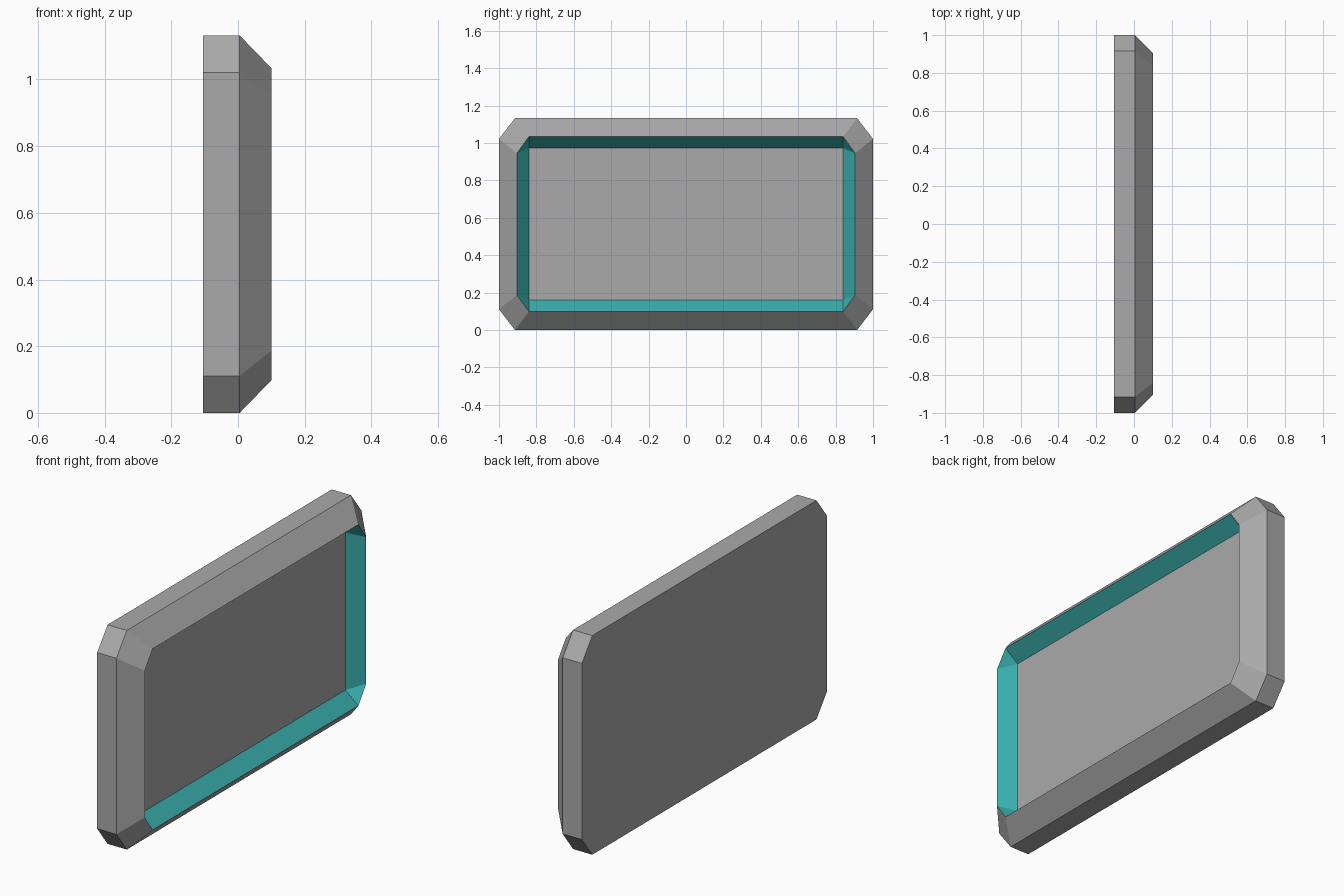
import bpy
import bmesh

cube = bpy.data.objects.get("Cube")
if cube:
    bpy.data.objects.remove(cube, do_unlink=True)


def make_material(name, color):
    mat = bpy.data.materials.new(name)
    mat.use_nodes = True
    mat.diffuse_color = color
    bsdf = next(n for n in mat.node_tree.nodes if n.type == 'BSDF_PRINCIPLED')
    bsdf.inputs["Base Color"].default_value = color
    return mat


GREY = make_material("grey", (0.40, 0.40, 0.40, 1))
TEAL = make_material("teal", (0.041, 0.42, 0.415, 1))
MID_Z = 0.566


def ring(bm, x, half_y, half_z, flat_y, flat_z):
    """Rectangle with cut corners, counter-clockwise seen from +x."""
    quarter = [(half_y, flat_z), (flat_y, half_z)]
    points = quarter + [(-y, z) for y, z in reversed(quarter)]
    points += [(-y, -z) for y, z in points]
    return [bm.verts.new((x, y, MID_Z + z)) for y, z in points]


def bridge(bm, back, front):
    for k in range(len(back)):
        n = (k + 1) % len(back)
        bm.faces.new((back[k], back[n], front[n], front[k]))


def finish(bm, name, mat):
    # Collapse corners whose cut has zero length
    bmesh.ops.remove_doubles(bm, verts=bm.verts, dist=0.0005)
    mesh = bpy.data.meshes.new(name)
    bm.to_mesh(mesh)
    bm.free()
    mesh.materials.append(mat)
    obj = bpy.data.objects.new(name, mesh)
    bpy.context.collection.objects.link(obj)
    return obj


RIM = (0.10, 0.904, 0.468, 0.84, 0.379)
FLOOR = (0.025, 0.84, 0.407, 0.84, 0.407)

# Casing: flat back, straight sides and a sloped front bezel
bm = bmesh.new()
back = ring(bm, -0.105, 1.0, MID_Z, 0.915, 0.455)
shoulder = ring(bm, 0.005, 1.0, MID_Z, 0.915, 0.455)
rim = ring(bm, *RIM)
bm.faces.new(reversed(back))
bridge(bm, back, shoulder)
bridge(bm, shoulder, rim)
finish(bm, "casing", GREY)

# Inner trim: sloped walls from the rim down to the panel
bm = bmesh.new()
bridge(bm, ring(bm, *RIM), ring(bm, *FLOOR))
finish(bm, "inner_trim", TEAL)

# Recessed panel
bm = bmesh.new()
x, half_y, half_z = FLOOR[:3]
corners = [(-1, -1), (1, -1), (1, 1), (-1, 1)]
bm.faces.new([bm.verts.new((x, sy * half_y, MID_Z + sz * half_z))
              for sy, sz in corners])
finish(bm, "recessed_panel", GREY)
